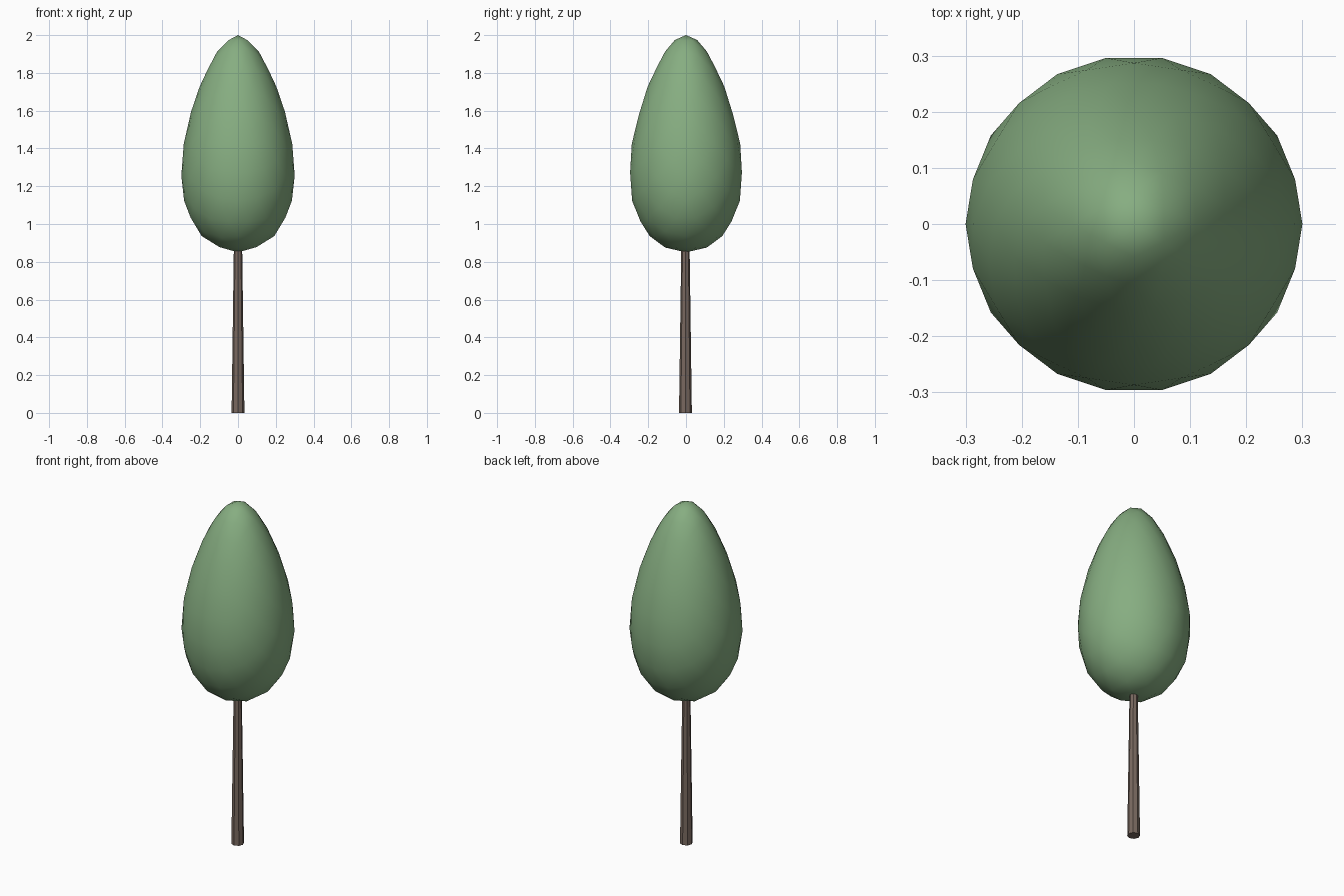
import bpy, bmesh, math
from mathutils import Matrix

if "Cube" in bpy.data.objects:
    bpy.data.objects.remove(bpy.data.objects["Cube"])


def add_object(name, bm, color):
    mesh = bpy.data.meshes.new(name)
    bm.to_mesh(mesh)
    bm.free()
    mat = bpy.data.materials.new(name + "_color")
    mat.diffuse_color = color
    mat.use_nodes = True
    mat.node_tree.nodes["Principled BSDF"].inputs["Base Color"].default_value = mat.diffuse_color
    mesh.materials.append(mat)
    obj = bpy.data.objects.new(name, mesh)
    bpy.context.collection.objects.link(obj)
    return obj


# Trunk: slim tapered prism running up into the crown
bm = bmesh.new()
bmesh.ops.create_cone(bm, cap_ends=True, segments=8, radius1=0.034, radius2=0.021,
                      depth=0.95, matrix=Matrix.Translation((0, -0.003, 0.475)))
add_object("trunk", bm, (0.19, 0.14, 0.115, 1))

# Crown: icosphere with an edge at the pole, stretched and tapered to an egg
CENTRE_Z, HALF_HEIGHT, RADIUS, TAPER = 1.425, 0.575, 0.287, 0.32
bm = bmesh.new()
turn = Matrix.Rotation(math.pi / 2, 4, 'Z') @ Matrix.Rotation(-math.radians(31.717), 4, 'Y')
bmesh.ops.create_icosphere(bm, subdivisions=3, radius=1, matrix=turn)
for v in bm.verts:
    t = v.co.z
    r = RADIUS * (1 - TAPER * t)
    v.co = (v.co.x * r, v.co.y * r, CENTRE_Z + HALF_HEIGHT * t)
for f in bm.faces:
    f.smooth = True
add_object("crown", bm, (0.24, 0.42, 0.22, 1))
